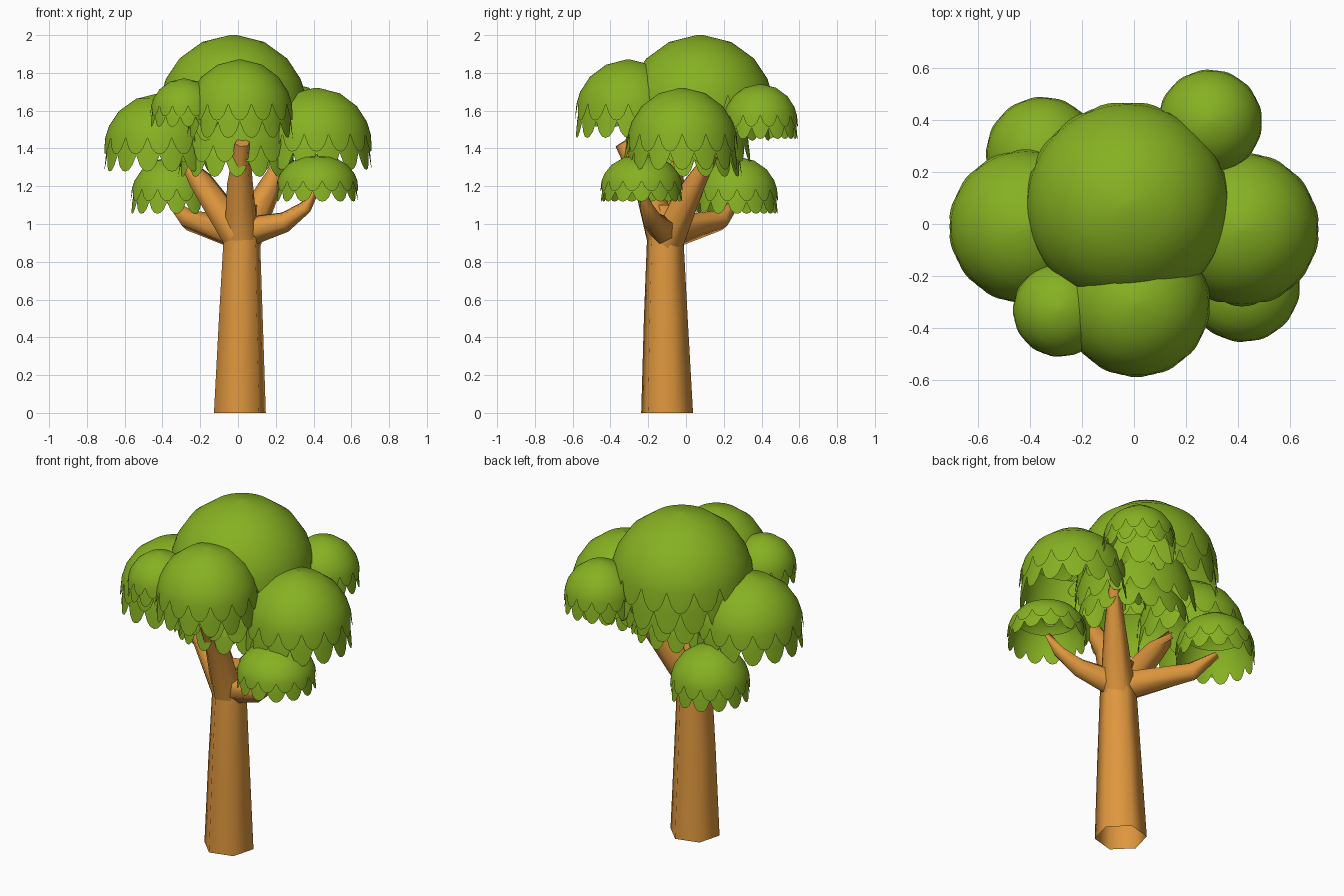
import bpy, bmesh, math
from mathutils import Vector

if "Cube" in bpy.data.objects:
    bpy.data.objects.remove(bpy.data.objects["Cube"])


def material(name, rgb):
    m = bpy.data.materials.new(name)
    m.diffuse_color = (*rgb, 1)
    m.use_nodes = True
    m.node_tree.nodes["Principled BSDF"].inputs["Base Color"].default_value = m.diffuse_color
    return m


LEAF = material("leaf green", (0.24, 0.44, 0.016))
BARK = material("bark brown", (0.74, 0.31, 0.048))


def finish(bm, name, mat):
    bmesh.ops.recalc_face_normals(bm, faces=bm.faces)
    me = bpy.data.meshes.new(name)
    bm.to_mesh(me)
    bm.free()
    ob = bpy.data.objects.new(name, me)
    bpy.context.collection.objects.link(ob)
    me.materials.append(mat)
    bpy.context.view_layer.objects.active = ob
    ob.select_set(True)
    bpy.ops.object.shade_smooth_by_angle(angle=math.radians(62))
    ob.select_set(False)


def bridge(bm, a, b):
    n = len(a)
    for i in range(n):
        j = (i + 1) % n
        bm.faces.new((a[i], a[j], b[j], b[i]))


def limb(name, stations, sides=6):
    """Tapered tube, open at its root; stations are (x, y, z, radius)."""
    bm = bmesh.new()
    pts = [Vector(s[:3]) for s in stations]
    rings = []
    for k, s in enumerate(stations):
        d = (pts[min(k + 1, len(pts) - 1)] - pts[max(k - 1, 0)]).normalized()
        if k == 0 and s[2] == 0:
            d = Vector((0, 0, 1))          # level foot on the ground
        u = (Vector((1, 0, 0)) if abs(d.x) < 0.6 else Vector((0, 1, 0)))
        u = (u - d * u.dot(d)).normalized()
        v = d.cross(u)
        rings.append([bm.verts.new(pts[k] + s[3] * (math.cos(t) * u + math.sin(t) * v))
                      for t in (math.tau * (i + 0.25) / sides for i in range(sides))])
    for a, b in zip(rings, rings[1:]):
        bridge(bm, a, b)
    bm.faces.new(rings[-1])
    finish(bm, name, BARK)


TOOTH = (0.0, 0.62, 0.92, 1.0, 0.92, 0.62)   # one rounded leaf tip along the hem


def leaf_shell(bm, c, r, profile, teeth, drop, shift=0.0):
    """Revolved shell (radius, depth) around c = top point, ending in a scalloped hem."""
    m = len(TOOTH)
    n = teeth * m
    x, y, z = c
    rings = []
    for k, (rho, dep) in enumerate(profile + [profile[-1]]):
        hem = k == len(profile)
        ring = []
        for i in range(n):
            t = math.tau * (i / n + shift / teeth)
            tooth = TOOTH[i % m] if hem else 0
            dz = drop * (tooth + 0.02) if hem else 0
            q = r * (rho + 0.03 * tooth)
            ring.append(bm.verts.new((x + q * math.cos(t), y + q * math.sin(t),
                                      z - r * (dep + dz))))
        rings.append(ring)
    for a, b in zip(rings, rings[1:]):
        bridge(bm, a, b)
    if profile[0][0] < 0.2:
        bm.faces.new(rings[0])


def clump(name, x, y, top, r, k, teeth, extra=False):
    """Dome of leaves with a second scalloped row hanging below it."""
    bm = bmesh.new()
    dome = [(math.sin(a), k * (1 - math.cos(a)))
            for a in (math.radians(d) for d in (3, 25, 47, 66, 79))]
    leaf_shell(bm, (x, y, top), r, dome, teeth, 0.3 * k)
    leaf_shell(bm, (x, y, top), r, [(0.80, 0.52 * k), (0.92, 0.8 * k), (0.97, 1.13 * k)],
               teeth, 0.3 * k, 0.5)
    if extra:   # inner rows of the crown
        leaf_shell(bm, (x + 0.02, y - 0.07, top), r,
                   [(0.72, 1.0), (0.82, 1.3), (0.84, 1.5)], teeth, 0.22)
        leaf_shell(bm, (x + 0.02, y - 0.09, top), r,
                   [(0.55, 1.3), (0.74, 1.55), (0.77, 1.7)], teeth, 0.22, 0.5)
    finish(bm, name, LEAF)


# Trunk
limb("trunk", [(0.01, -0.10, 0, 0.142), (0.015, -0.107, 0.5, 0.12),
               (0.02, -0.11, 0.92, 0.1), (0.018, -0.11, 1.1, 0.085)])

# Three thick upper branches and two thin low ones
BRANCHES = {
    "branch_front": [(0.018, -0.11, 0.9, 0.095), (0.01, -0.21, 1.22, 0.07), (0.022, -0.34, 1.43, 0.04)],
    "branch_left": [(0.015, -0.11, 0.92, 0.095), (-0.2, -0.075, 1.23, 0.065), (-0.36, -0.05, 1.43, 0.03)],
    "branch_back_right": [(0.02, -0.11, 0.9, 0.1), (0.17, 0.04, 1.2, 0.06), (0.29, 0.18, 1.44, 0.02)],
    "branch_low_right": [(0.02, -0.10, 0.95, 0.085), (0.25, -0.17, 1.01, 0.055), (0.36, -0.21, 1.09, 0.035), (0.42, -0.23, 1.18, 0.015)],
    "branch_low_left": [(0.0, -0.10, 0.95, 0.09), (-0.26, 0.18, 1.02, 0.055), (-0.36, 0.27, 1.12, 0.02)],
}
for name, stations in BRANCHES.items():
    limb(name, stations)

# Leaf clumps: x, y, top height, radius, depth factor, leaf tips around
clump("leaves_crown", -0.025, 0.075, 2.0, 0.39, 1.0, 16, True)
clump("leaves_front", 0.01, -0.305, 1.87, 0.28, 1.03, 14)
clump("leaves_right", 0.415, -0.02, 1.72, 0.293, 1.03, 14)
clump("leaves_left", -0.415, -0.01, 1.69, 0.293, 0.98, 14)
clump("leaves_front_left", -0.285, -0.33, 1.77, 0.178, 1.0, 13)
clump("leaves_back_right", 0.292, 0.393, 1.74, 0.198, 1.02, 13)
clump("leaves_low_left", -0.35, 0.27, 1.355, 0.216, 0.97, 13)
clump("leaves_low_right", 0.42, -0.235, 1.37, 0.216, 0.81, 13)
